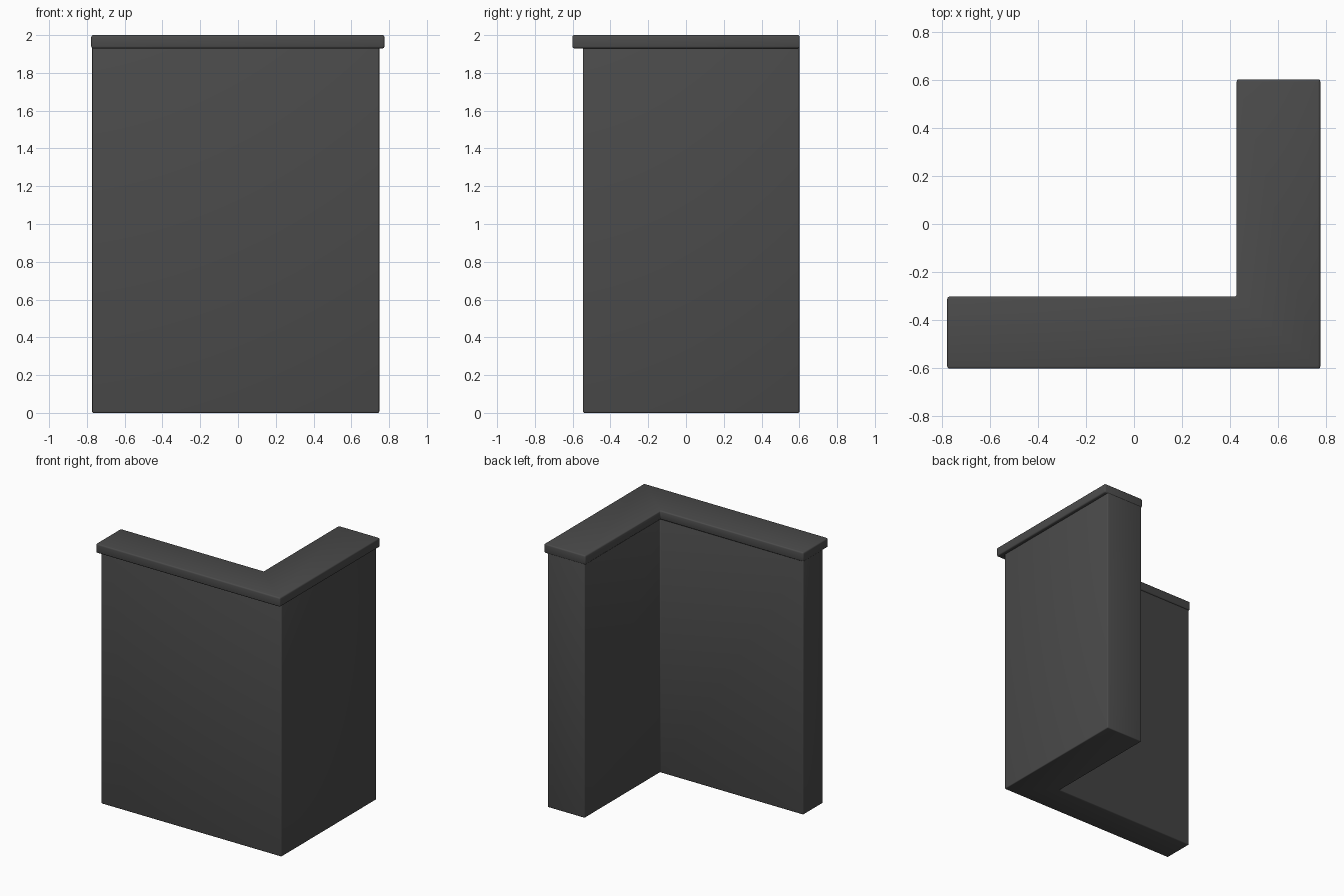
import bpy
import bmesh

cube = bpy.data.objects.get("Cube")
if cube:
    bpy.data.objects.remove(cube, do_unlink=True)

charcoal = bpy.data.materials.new("charcoal")
charcoal.use_nodes = True
colour = (0.07, 0.07, 0.07, 1)
charcoal.diffuse_color = colour
charcoal.node_tree.nodes["Principled BSDF"].inputs["Base Color"].default_value = colour


def l_block(name, left, right, front, back, inner_x, inner_y, bottom, top, bevel):
    """Extrude an L-shaped outline upward and soften its edges."""
    outline = [(left, front), (right, front), (right, back),
               (inner_x, back), (inner_x, inner_y), (left, inner_y)]
    bm = bmesh.new()
    base = bm.faces.new([bm.verts.new((x, y, bottom)) for x, y in outline])
    result = bmesh.ops.extrude_face_region(bm, geom=[base])
    verts = [v for v in result["geom"] if isinstance(v, bmesh.types.BMVert)]
    bmesh.ops.translate(bm, verts=verts, vec=(0, 0, top - bottom))
    bmesh.ops.recalc_face_normals(bm, faces=bm.faces)
    mesh = bpy.data.meshes.new(name)
    bm.to_mesh(mesh)
    bm.free()
    mesh.materials.append(charcoal)
    obj = bpy.data.objects.new(name, mesh)
    bpy.context.collection.objects.link(obj)
    mod = obj.modifiers.new("soft_edges", "BEVEL")
    mod.width = bevel
    mod.segments = 3
    mod.limit_method = "ANGLE"
    mesh.shade_smooth()
    return obj


# Corner wall, flush with the cap at its back end
l_block("corner_wall", -0.772, 0.748, -0.545, 0.6, 0.434, -0.309, 0, 1.94, 0.007)
# Overhanging cap along the top
l_block("wall_cap", -0.777, 0.775, -0.602, 0.602, 0.427, -0.302, 1.93, 2.0, 0.01)
